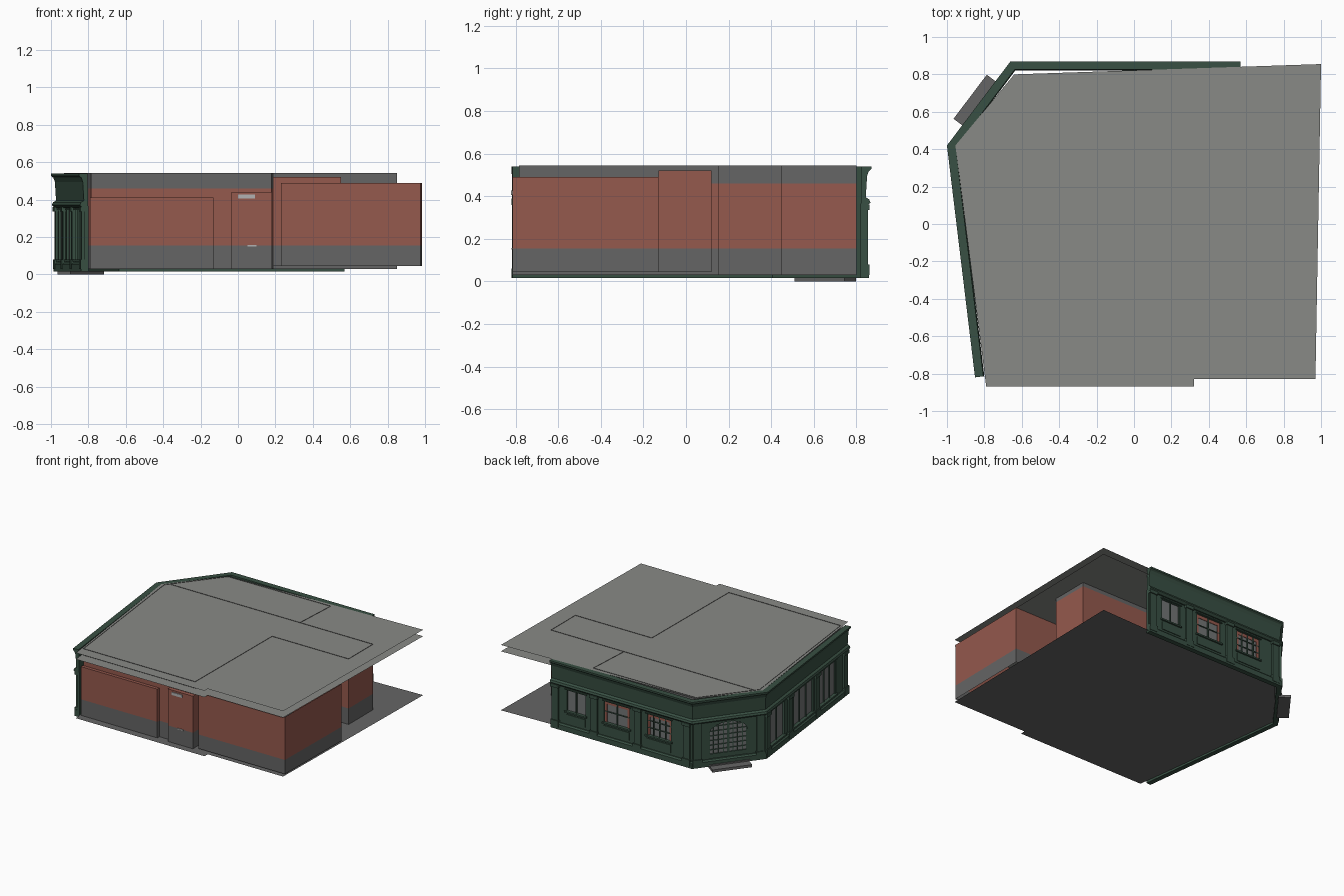
import bpy, bmesh, math
from mathutils import Vector

if "Cube" in bpy.data.objects:
    bpy.data.objects.remove(bpy.data.objects["Cube"])

def material(name, rgb):
    m = bpy.data.materials.new(name)
    m.diffuse_color = (*rgb, 1)
    m.use_nodes = True
    m.node_tree.nodes["Principled BSDF"].inputs["Base Color"].default_value = m.diffuse_color
    return m

RED = material("red brick paint", (0.30, 0.10, 0.075))
GREY = material("dark grey", (0.13, 0.13, 0.13))
ROOF = material("roof grey", (0.25, 0.255, 0.24))
GREEN = material("shopfront green", (0.040, 0.080, 0.056))
GLASS = material("window grey", (0.17, 0.18, 0.18))
PALE = material("pale plate", (0.45, 0.45, 0.45))

class Part:
    """Collects faces for one named object."""
    def __init__(self, name, *mats):
        self.name, self.mats, self.bm = name, mats, bmesh.new()

    def face(self, pts, mi=0):
        f = self.bm.faces.new([self.bm.verts.new(p) for p in pts])
        f.material_index = mi

    def hexa(self, a, b, mi=0):
        """Solid between two matching quads."""
        self.face(a[::-1], mi)
        self.face(b, mi)
        for i in range(4):
            j = (i + 1) % 4
            self.face([a[i], a[j], b[j], b[i]], mi)

    def block(self, x0, x1, y0, y1, z0, z1, mi=0):
        q = [(x0, y0), (x1, y0), (x1, y1), (x0, y1)]
        self.hexa([(*p, z0) for p in q], [(*p, z1) for p in q], mi)

    def done(self):
        bmesh.ops.remove_doubles(self.bm, verts=self.bm.verts, dist=1e-5)
        bmesh.ops.recalc_face_normals(self.bm, faces=self.bm.faces)
        me = bpy.data.meshes.new(self.name)
        self.bm.to_mesh(me)
        self.bm.free()
        for m in self.mats:
            me.materials.append(m)
        bpy.context.collection.objects.link(bpy.data.objects.new(self.name, me))

# ---------- floor and two roof sheets share one outline
OUTLINE = [(-.79, -.87), (.32, -.87), (.32, -.83), (.97, -.83), (1, .855), (-.64, .80), (-.955, .42)]
for name, z, mat in (("floor_sheet", .03, GREY), ("ceiling_sheet", .49, ROOF), ("roof_sheet", .54, ROOF)):
    p = Part(name, mat)
    p.face([(x, y, z) for x, y in OUTLINE])
    p.done()

# ---------- painted walls: grey dado, red middle, grey top
def wall(name, path, z0, z1, closed=False, red_top=.46):
    p = Part(name, GREY, RED)
    levels = [z0, .155] + ([red_top] if red_top < z1 else []) + [z1]
    pairs = list(zip(path, path[1:] + path[:1]))
    for a, b in (pairs if closed else pairs[:-1]):
        for i, (lo, hi) in enumerate(zip(levels, levels[1:])):
            p.face([(*a, lo), (*b, lo), (*b, hi), (*a, hi)], 1 if i == 1 else 0)
    p.done()

wall("main_walls", [(-.785, -.785), (.18, -.785), (.19, .15), (.85, .15), (.85, .45), (.22, .45),
                    (.24, .80), (-.64, .79), (-.93, .42)], .03, .543, True)
wall("cross_wall", [(-.9, .45), (.22, .45)], .03, .543)
wall("side_block_walls", [(.23, -.815), (.975, -.815), (.985, -.13), (.23, -.13)], .045, .49, True, 1)
wall("inner_yard_wall", [(.55, -.13), (.55, .12), (.19, .12)], .045, .52, False, 1)

# ---------- raised panels on the front wall
def panel(name, x0, x1, y0, y1, z1):
    p = Part(name, GREY, RED)
    p.block(x0, x1, y0, y1, .03, .155, 0)
    p.block(x0, x1, y0, y1, .155, z1, 1)
    p.done()
panel("front_panel", -.79, -.13, -.81, -.785, .41)
panel("front_door_block", -.035, .182, -.815, -.785, .44)
p = Part("door_plates", PALE)
p.block(0, .09, -.822, -.815, .405, .427)
p.block(.05, .1, -.82, -.815, .15, .157)
p.done()

# ---------- shopfront: three straight runs
PATH = [Vector(q) for q in ((-.85, -.82), (-1, .42), (-.66, .87), (.57, .87))]
DIRS = [(b - a).normalized() for a, b in zip(PATH, PATH[1:])]
NORM = [Vector((d.y, -d.x)) for d in DIRS]          # pointing indoors
LEN = [(b - a).length for a, b in zip(PATH, PATH[1:])]

def at(run, s, d, z):
    q = PATH[run] + DIRS[run] * s + NORM[run] * d
    return (q.x, q.y, z)

def bar(part, run, s0, s1, z0, z1, d0, d1, mi=0):
    part.hexa([at(run, s0, d0, z0), at(run, s1, d0, z0), at(run, s1, d0, z1), at(run, s0, d0, z1)],
              [at(run, s0, d1, z0), at(run, s1, d1, z0), at(run, s1, d1, z1), at(run, s0, d1, z1)], mi)

def inset(i, d):
    """Path point moved indoors by d, mitred at corners."""
    if i in (0, 3):
        return PATH[i] + NORM[0 if i == 0 else 2] * d
    a, b = NORM[i - 1], NORM[i]
    return PATH[i] + (a + b) * (d / (1 + a.dot(b)))

def sweep(name, profile, mat):
    p = Part(name, mat)
    rings = [[(*inset(i, d), z) for d, z in profile] for i in range(4)]
    n = len(profile)
    for a, b in zip(rings, rings[1:]):
        for k in range(n):
            j = (k + 1) % n
            p.face([a[k], b[k], b[j], a[j]])
    p.face(rings[0])
    p.face(rings[-1][::-1])
    p.done()

sweep("cornice_and_frieze", [(0, .54), (0, .527), (.012, .517), (.02, .495), (.026, .395), (.01, .385),
                             (.004, .37), (.02, .355), (.05, .355), (.045, .54)], GREEN)
sweep("plinth", [(.012, .015), (.012, .055), (.022, .065), (.05, .065), (.05, .015)], GREEN)

def frontage(name, run, windows, pilasters, sill, head, cols):
    p = Part(name + "_shopfront", GREEN)
    g = Part(name + "_windows", GLASS, RED)
    edge = 0
    for k, (s0, s1) in enumerate(windows):
        bar(p, run, edge, s0, .06, .36, .03, .05)
        bar(p, run, s0, s1, .06, sill, .03, .05)
        bar(p, run, s0, s1, head, .36, .03, .05)
        bar(p, run, s0 - .012, s1 + .012, sill - .012, sill, .018, .05)      # sill
        bar(p, run, s0 - .012, s1 + .012, head, head + .008, .022, .05)      # head mould
        if sill > .1:                                                        # riser panel
            bar(p, run, s0, s1, .085, sill - .025, .024, .03)
        g.face([at(run, s, .044, z) for s, z in ((s0, sill), (s1, sill), (s1, head), (s0, head))])
        n, rows = cols[k]
        for i in range(n + 1):
            s = s0 + (s1 - s0) * i / n
            bar(p, run, s - .004, s + .004, sill, head, .034, .043)
        for i in range(1, rows):
            z = sill + (head - sill) * i / rows
            bar(p, run, s0, s1, z - .003, z + .003, .036, .043)
        if rows > 1:                                                         # red reveal
            for c, e in ((s0, s0 + .022), (s1 - .022, s1)):
                bar(g, run, c, e, sill, head, .038, .042, 1)
            bar(g, run, s0, s1, head - .025, head, .038, .042, 1)
        edge = s1
    bar(p, run, edge, LEN[run], .06, .36, .03, .05)
    for s in pilasters:
        bar(p, run, s - .028, s + .028, .03, .36, .016, .03)
        bar(p, run, s - .034, s + .034, .03, .08, .009, .03)
        bar(p, run, s - .034, s + .034, .335, .36, .008, .03)
    p.done()
    g.done()

frontage("left", 0, [(.17, .42), (.51, .80), (.94, 1.16)], [.04, .465, .87, 1.205], .08, .345,
         [(3, 1), (3, 1), (2, 1)])
frontage("back", 2, [(.20, .41), (.56, .78), (.94, 1.105)], [.06, .485, .86, 1.195], .17, .335,
         [(4, 3), (2, 2), (2, 1)])

# ---------- corner entrance with arched glazed doors
p = Part("entrance_surround", GREEN)
S0, S1, MID, SPRING, TOP = .14, .424, .282, .26, .345
bar(p, 1, 0, S0, .06, .36, .03, .05)
bar(p, 1, S1, LEN[1], .06, .36, .03, .05)
bar(p, 1, S0, S1, TOP, .36, .03, .05)
for s in (.045, LEN[1] - .045):
    bar(p, 1, s - .03, s + .03, .03, .36, .014, .03)
    bar(p, 1, s - .035, s + .035, .03, .08, .008, .03)
arch = [(MID - .142 * math.cos(a), SPRING + .078 * math.sin(a)) for a in [math.pi * i / 12 for i in range(13)]]
for (a, za), (b, zb) in zip(arch, arch[1:]):
    p.hexa([at(1, a, .032, za), at(1, b, .032, zb), at(1, b, .032, TOP), at(1, a, .032, TOP)],
           [at(1, a, .046, za), at(1, b, .046, zb), at(1, b, .046, TOP), at(1, a, .046, TOP)])
p.done()

p = Part("entrance_doors", GREEN, GLASS)
p.face([at(1, s, .046, z) for s, z in ((S0, .03), (S1, .03), (S1, TOP), (S0, TOP))], 1)
bar(p, 1, S0, S1, .03, .10, .036, .045)
for i in range(9):
    s, w = S0 + (S1 - S0) * i / 8, (.008 if i in (0, 4, 8) else .0025)
    bar(p, 1, s - w, s + w, .03, TOP, .037, .045)
for i in range(6):
    z = .13 + i * .036
    bar(p, 1, S0, S1, z - .0025, z + .0025, .038, .045)
p.done()

p = Part("entrance_step", GREY)
bar(p, 1, .135, .43, 0, .02, -.058, .03)
bar(p, 1, .13, .434, .018, .03, .005, .05)
p.done()
